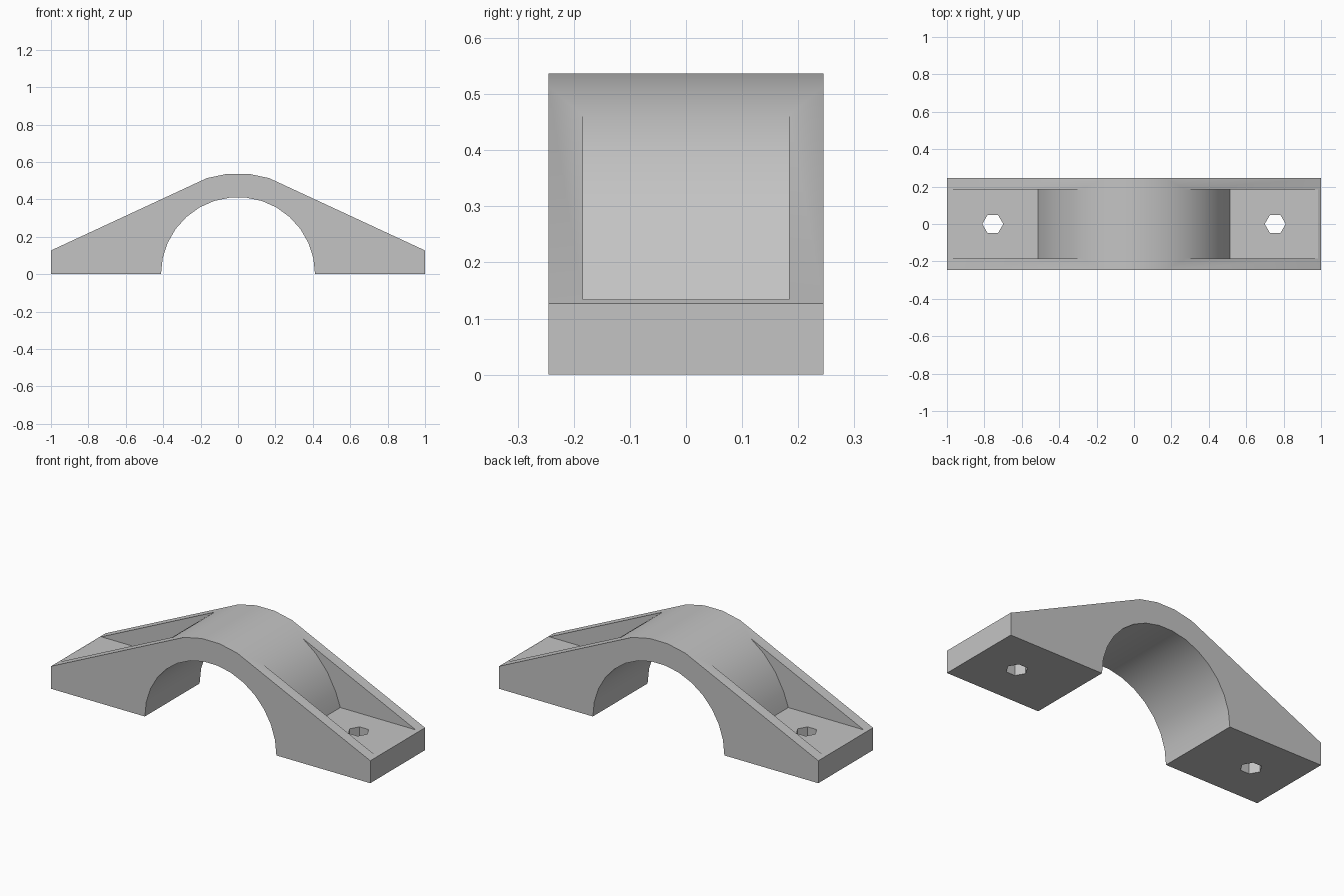
import bpy
import bmesh
from math import sin, cos, radians

if "Cube" in bpy.data.objects:
    bpy.data.objects.remove(bpy.data.objects["Cube"], do_unlink=True)

INNER_R, OUTER_R = 0.412, 0.54
HALF_DEPTH, POCKET_HALF = 0.245, 0.184
END_Z, FLOOR_Z = 0.127, 0.134
HOLE_X, HOLE_R = 0.755, 0.056

grey = bpy.data.materials.new("plain grey")
grey.use_nodes = True
colour = (0.55, 0.55, 0.55, 1)
grey.diffuse_color = colour
grey.node_tree.nodes["Principled BSDF"].inputs["Base Color"].default_value = colour


def on_arc(radius, degrees):
    """Point on an arc, angle measured from the top."""
    return radius * sin(radians(degrees)), radius * cos(radians(degrees))


def extrude(name, outline, start, vector):
    """Prism from a closed outline of 3D points."""
    bm = bmesh.new()
    face = bm.faces.new([bm.verts.new(p) for p in outline])
    made = bmesh.ops.extrude_face_region(bm, geom=[face])["geom"]
    bmesh.ops.translate(bm, vec=vector, verts=[g for g in made if isinstance(g, bmesh.types.BMVert)])
    bmesh.ops.translate(bm, vec=start, verts=bm.verts)
    bmesh.ops.recalc_face_normals(bm, faces=bm.faces)
    mesh = bpy.data.meshes.new(name)
    bm.to_mesh(mesh)
    bm.free()
    mesh.materials.append(grey)
    obj = bpy.data.objects.new(name, mesh)
    bpy.context.collection.objects.link(obj)
    return obj


def side_prism(name, profile, half):
    return extrude(name, [(x, 0, z) for x, z in profile], (0, -half, 0), (0, 2 * half, 0))


# Arched body: feet, sloping shoulders, rounded crown and arch opening
crown = [on_arc(OUTER_R, a) for a in range(18, -19, -12)]
arch = [on_arc(INNER_R, a) for a in range(-90, 91, 12)]
body = side_prism("clamp_bracket",
                  [(1, 0), (1, END_Z)] + crown + [(-1, END_Z), (-1, 0)] + arch, HALF_DEPTH)

# Pocket and bolt hole cutters on each side
cutters = []
for side, word in ((1, "left"), (-1, "right")):
    curve = [on_arc(OUTER_R - 0.011 * (a - 30) / 36, a) for a in (30, 42, 54, 66)]
    pocket = curve + [(0.512, FLOOR_Z), (1.1, FLOOR_Z), (1.1, 0.6), (0.27, 0.6)]
    cutters.append(side_prism(word + "_pocket_cutter",
                              [(side * x, z) for x, z in pocket], POCKET_HALF))
    hexagon = [(HOLE_R * cos(radians(a)), HOLE_R * sin(radians(a)), 0) for a in range(0, 360, 60)]
    cutters.append(extrude(word + "_bolt_hole_cutter", hexagon,
                           (side * HOLE_X, 0, -0.1), (0, 0, 0.5)))

# Cut the body, then drop the cutters
bpy.ops.object.select_all(action="DESELECT")
body.select_set(True)
bpy.context.view_layer.objects.active = body
for cutter in cutters:
    cutter.hide_render = True
    mod = body.modifiers.new(cutter.name, "BOOLEAN")
    mod.operation = "DIFFERENCE"
    mod.solver = "EXACT"
    mod.object = cutter
    bpy.ops.object.modifier_apply(modifier=mod.name)
    bpy.data.objects.remove(cutter, do_unlink=True)

bpy.ops.object.shade_smooth_by_angle(angle=radians(20))
